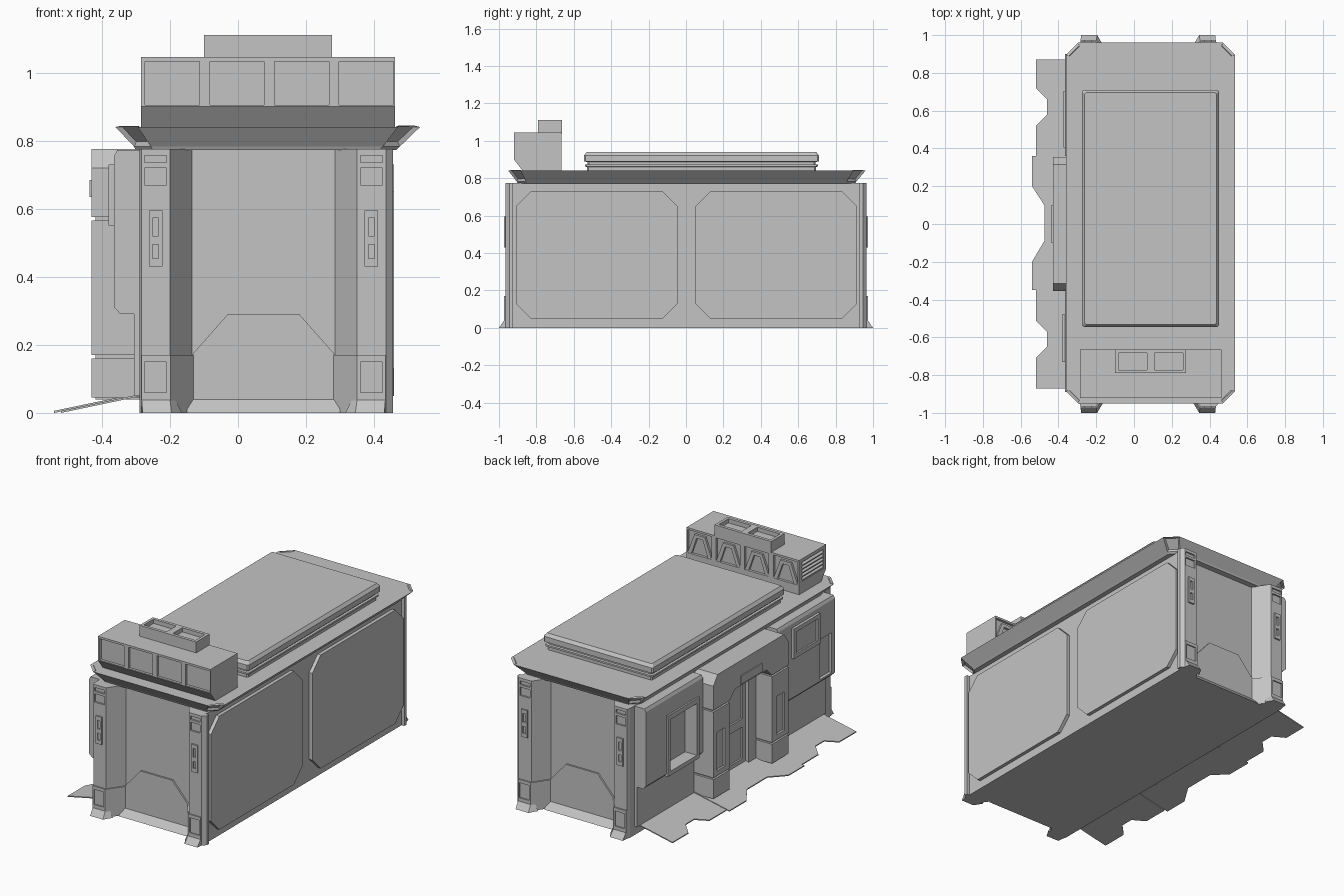
import bpy, bmesh
from mathutils import Vector

cube = bpy.data.objects.get("Cube")
if cube:
    bpy.data.objects.remove(cube)

grey = bpy.data.materials.new("plain grey")
grey.use_nodes = True
grey.diffuse_color = (0.55, 0.55, 0.55, 1)
grey.node_tree.nodes["Principled BSDF"].inputs["Base Color"].default_value = (0.55, 0.55, 0.55, 1)


def finish(name, bm):
    bmesh.ops.recalc_face_normals(bm, faces=bm.faces)
    mesh = bpy.data.meshes.new(name)
    bm.to_mesh(mesh)
    bm.free()
    mesh.materials.append(grey)
    obj = bpy.data.objects.new(name, mesh)
    bpy.context.collection.objects.link(obj)
    return obj


def extrude(name, points, offset):
    bm = bmesh.new()
    face = bm.faces.new([bm.verts.new(p) for p in points])
    new = bmesh.ops.extrude_face_region(bm, geom=[face], use_keep_orig=True)["geom"]
    bmesh.ops.translate(bm, vec=offset, verts=[v for v in new if isinstance(v, bmesh.types.BMVert)])
    return finish(name, bm)


def prism(name, pts, axis, lo, hi):
    """Extrude a flat outline along one axis."""
    place = {"x": lambda a, b: (lo, a, b), "y": lambda a, b: (a, lo, b), "z": lambda a, b: (a, b, lo)}[axis]
    offset = Vector([hi - lo if axis == k else 0 for k in "xyz"])
    return extrude(name, [place(*p) for p in pts], offset)


def box(name, x0, x1, y0, y1, z0, z1):
    return prism(name, [(x0, y0), (x1, y0), (x1, y1), (x0, y1)], "z", z0, z1)


def loft(name, rings):
    bm = bmesh.new()
    loops = [[bm.verts.new(p) for p in ring] for ring in rings]
    n = len(loops[0])
    for a, b in zip(loops, loops[1:]):
        for i in range(n):
            bm.faces.new((a[i], a[(i + 1) % n], b[(i + 1) % n], b[i]))
    bm.faces.new(loops[0])
    bm.faces.new(loops[-1])
    return finish(name, bm)


def octagon(x0, x1, y0, y1, c):
    return [(x0 + c, y0), (x1 - c, y0), (x1, y0 + c), (x1, y1 - c),
            (x1 - c, y1), (x0 + c, y1), (x0, y1 - c), (x0, y0 + c)]


def cut(obj, boxes):
    """Sink rectangular recesses into a part."""
    for b in boxes:
        cutter = box("cutter", *b)
        cutter.hide_render = True
        mod = obj.modifiers.new("recess", "BOOLEAN")
        mod.operation, mod.solver, mod.object = "DIFFERENCE", "EXACT", cutter
        bpy.context.view_layer.objects.active = obj
        bpy.ops.object.modifier_apply(modifier=mod.name)
        bpy.data.objects.remove(cutter)


MID = 0.075  # centre line of the hull in x


def flip(x, side):
    return x if side < 0 else 2 * MID - x


def span(a, b):
    return min(a, b), max(a, b)


# Hull: end walls recessed between corner posts
end = [(-.29, -.945), (-.283, -.965), (-.2, -.965), (-.135, -.87),
       (.285, -.87), (.35, -.965), (.435, -.965), (.455, -.945), (.455, -.925), (.437, -.925)]
hull = prism("hull", end + [(x, -y) for x, y in reversed(end)], "z", 0, .775)
recesses = []
for sx in (-1, 1):
    xs = span(flip(-.275, sx), flip(-.21, sx))
    for sy in (-1, 1):
        ys = span(sy * .955, sy * .98)
        recesses += [(*xs, *ys, .735, .757), (*xs, *ys, .67, .72)]
cut(hull, recesses)

for sy, where in ((-1, "front"), (1, "back")):
    # Raised lower arch panel and skirting of the end wall
    arch = [(-.136, 0), (-.136, .17), (-.03, .29), (.18, .29), (.286, .17), (.286, 0)]
    prism(where + "_arch_panel", arch, "y", sy * .86, sy * .88)
    skirt = [(sy * .86, 0), (sy * .915, 0), (sy * .88, .04), (sy * .86, .04)]
    prism(where + "_skirting", skirt, "x", -.15, .30)
    for sx, hand in ((-1, "right"), (1, "left")):
        tag = where + "_" + hand
        # Post base block
        plan = [(-.288, -.93), (-.283, -.973), (-.199, -.973), (-.129, -.877), (-.135, -.86)]
        base = prism(tag + "_post_base", [(flip(x, sx), -sy * y) for x, y in plan], "z", 0, .17)
        xs = span(flip(-.275, sx), flip(-.21, sx))
        cut(base, [(*xs, *span(sy * .966, sy * .99), .06, .15)])
        # Flared foot
        low = [(-.285, -.95), (-.28, -1), (-.195, -1), (-.165, -.95)]
        high = [(-.285, -.95), (-.283, -.972), (-.2, -.972), (-.185, -.95)]
        loft(tag + "_foot", [[(flip(x, sx), -sy * y, z) for x, y in ring]
                             for ring, z in ((low, 0), (high, .04))])
        # Slotted plate on the post
        xs = span(flip(-.262, sx), flip(-.222, sx))
        plate = box(tag + "_slot_plate", *xs, *span(sy * .96, sy * .974), .43, .595)
        xs = span(flip(-.251, sx), flip(-.233, sx))
        ys = span(sy * .964, sy * .99)
        cut(plate, [(*xs, *ys, .453, .495), (*xs, *ys, .52, .572)])

# Plain side: two raised eight-sided panels
for y0, y1, tag in ((-.91, -.045, "front"), (.05, .915, "back")):
    prism(tag + "_side_panel", octagon(y0, y1, .05, .73, .08), "x", .43, .458)

# Roof with flaring rim and sunk corner plates
roof = loft("roof", [[(x, y, z) for x, y in octagon(*r)] for z, r in (
    (.772, (-.30, .465, -.90, .905, .05)),
    (.782, (-.305, .475, -.905, .91, .05)),
    (.84, (-.36, .535, -.95, .96, .065)))])
bm = bmesh.new()
bm.from_mesh(roof.data)
corners = [f for f in bm.faces if abs(abs(f.normal.x) - abs(f.normal.y)) < .2
           and abs(f.normal.x) > .2 and f.calc_center_median().z > .79]
bmesh.ops.inset_individual(bm, faces=corners, thickness=.012, depth=-.012)
bm.to_mesh(roof.data)
bm.free()

# Stepped roof hatch
steps = [(.835, .015), (.86, .015), (.862, .005), (.872, .005), (.874, .018),
         (.886, .018), (.89, 0), (.922, 0), (.94, .014)]
loft("roof_hatch", [[(x, y, z) for x, y in octagon(-.275 + d, .45 - d, -.545 + d, .71 - d, .008)]
                    for z, d in steps])

# Roof box with panels in front and behind
profile = [(-.92, 1.045), (-.92, .90), (-.87, .835), (-.665, .835), (-.665, 1.045)]
cabin = prism("roof_box", profile, "x", -.285, .462)
bays = [(-.273 + i * .19, -.113 + i * .19) for i in range(4)]
cut(cabin, [(a, b, -.95, -.905, .905, 1.033) for a, b in bays]
    + [(a, b, -.68, -.64, .895, 1.033) for a, b in bays]
    + [(-.3, -.27, -.895, -.69, .91, 1.025)])
for i, (a, b) in enumerate(bays):
    m = (a + b) / 2
    prism(f"rear_brace_{i + 1}", [(a, .895), (m - .035, 1.015), (m + .035, 1.015), (b, .895),
                                  (b - .025, .895), (m + .02, .995), (m - .02, .995), (a + .025, .895)],
          "y", -.69, -.667)
for i in range(5):
    z = .918 + i * .022
    prism(f"louvre_{i + 1}", [(-.265, z + .012), (-.265, z), (-.285, z - .005), (-.285, z + .001)],
          "y", -.895, -.69)
vent = box("vent_box", -.1, .276, -.79, -.664, 1.04, 1.11)
cut(vent, [(-.083, .068, -.772, -.682, 1.085, 1.13), (.108, .259, -.772, -.682, 1.085, 1.13)])

# Entry side: upper wall plates over a thinner lower lining
plate_profile = [(-.28, .29), (-.345, .29), (-.364, .31), (-.364, .755), (-.355, .772), (-.28, .772)]
for y0, y1, tag in ((.36, .90, "back"), (-.89, -.35, "front")):
    plate = prism(tag + "_wall_plate", plate_profile, "y", y0, y1)
    box(tag + "_wall_lining", -.305, -.28, y0, y1, .05, .30)
    if tag == "back":
        cut(plate, [(-.4, -.295, .43, .68, .32, .63)])
        frame = box("window_frame", -.374, -.35, .405, .705, .295, .66)
        cut(frame, [(-.4, -.3, .43, .68, .32, .63)])
    else:
        cut(plate, [(-.4, -.345, -.86, -.75, .32, .56)])
        screen = box("wall_screen", -.38, -.35, -.73, -.48, .55, .73)
        cut(screen, [(-.4, -.37, -.705, -.505, .575, .705)])

# Porch: grooved pillars, header and lintel block
for s, hand in ((-1, "front"), (1, "back")):
    for z0, z1, part in ((.045, .16, "base"), (.17, .565, "shaft")):
        pillar = box(f"{hand}_pillar_{part}", -.43, -.28, *span(s * .2, s * .355), z0, z1)
        if part == "shaft":
            cut(pillar, [(-.45, -.405, *span(s * .245, s * .32), .2, .43)])
    box(hand + "_pillar_core", -.418, -.28, *span(s * .212, s * .343), .04, .58)
    box(hand + "_door_jamb", -.325, -.28, *span(s * .13, s * .205), .04, .6)
header = [(-.355, .575), (-.355, .72), (-.315, .775), (.315, .775), (.355, .72), (.355, .575),
          (.2, .575), (.15, .625), (-.15, .625), (-.2, .575)]
prism("porch_header", header, "x", -.43, -.28)
box("lintel_block", -.436, -.42, -.1, .1, .635, .685)
box("door_lintel", -.325, -.28, -.2, .2, .58, .64)
door = box("door", -.305, -.28, -.14, .14, .04, .59)
cut(door, [(-.33, -.295, -.1, .1, .32, .54), (-.33, -.295, -.1, .1, .08, .27)])

# Sloping ground plates along the entry side
outlines = {
    "back_ramp": [(-.52, .87), (-.52, .72), (-.46, .66), (-.46, .58), (-.52, .52), (-.52, .36)],
    "door_ramp": [(-.54, .36), (-.54, .2), (-.475, .1), (-.475, -.09), (-.54, -.2), (-.54, -.35)],
    "front_ramp": [(-.52, -.35), (-.52, -.51), (-.46, -.57), (-.46, -.65), (-.52, -.71), (-.52, -.87)]}
for name, edge in outlines.items():
    pts = edge + [(-.285, edge[-1][1]), (-.285, edge[0][1])]
    tip = edge[0][0]
    extrude(name, [(x, y, (x - tip) * .21) for x, y in pts], Vector((0, 0, .006)))
